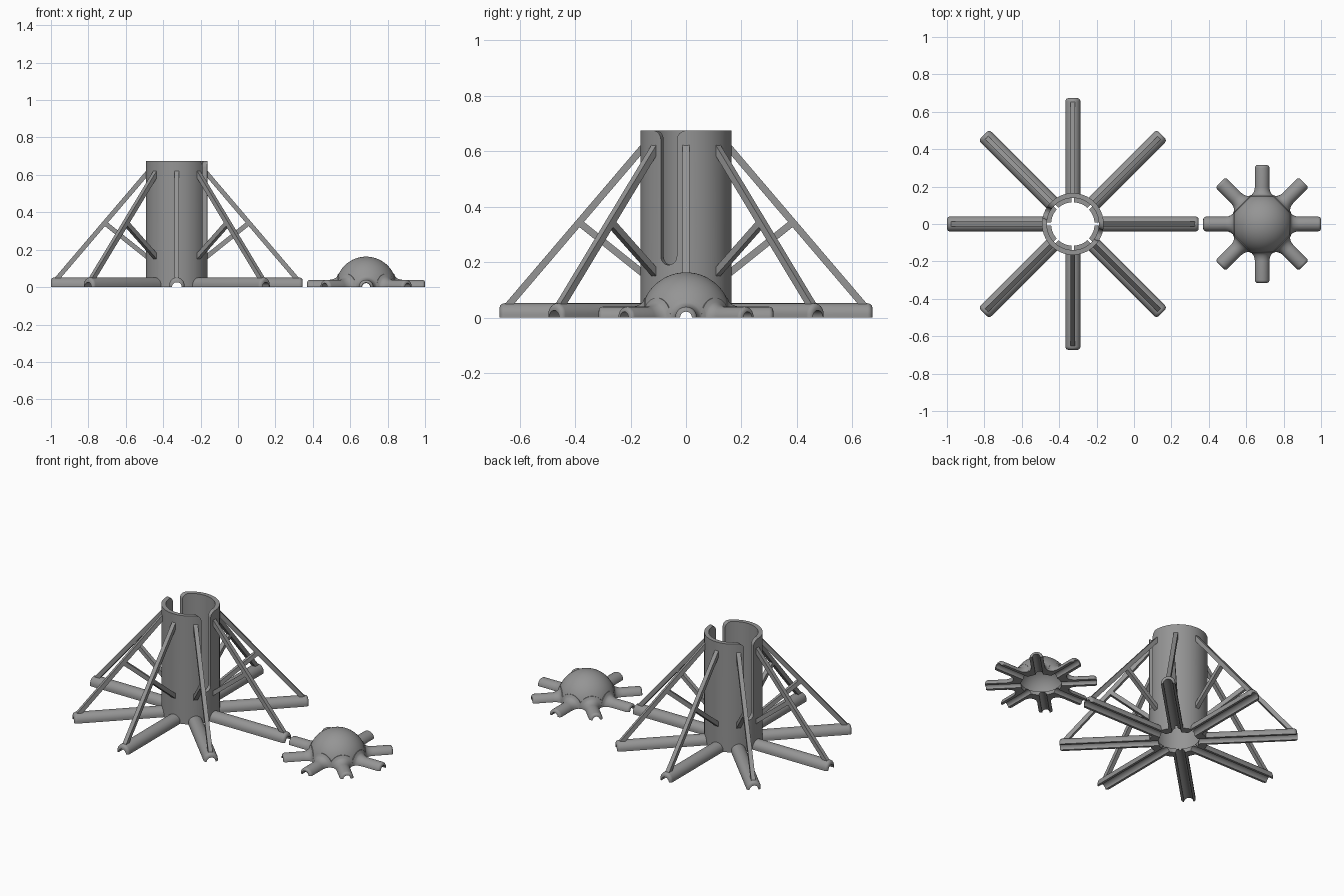
import bpy, bmesh, math
from mathutils import Matrix, Vector

if "Cube" in bpy.data.objects:
    bpy.data.objects.remove(bpy.data.objects["Cube"])

grey = bpy.data.materials.new("plain grey")
grey.diffuse_color = (0.30, 0.30, 0.30, 1)
grey.use_nodes = True
grey.node_tree.nodes["Principled BSDF"].inputs["Base Color"].default_value = grey.diffuse_color

HUB_X, DOME_X = -0.327, 0.685
ANGLES = [math.radians(45 * i) for i in range(8)]


def finish(bm, name):
    bmesh.ops.recalc_face_normals(bm, faces=bm.faces)
    me = bpy.data.meshes.new(name)
    bm.to_mesh(me)
    bm.free()
    ob = bpy.data.objects.new(name, me)
    bpy.context.collection.objects.link(ob)
    me.materials.append(grey)
    return ob


def loft(name, rings):
    """Closed solid through equal-length rings of points."""
    bm = bmesh.new()
    vs = [[bm.verts.new(p) for p in ring] for ring in rings]
    n = len(vs[0])
    for a, b in zip(vs, vs[1:]):
        for i in range(n):
            j = (i + 1) % n
            bm.faces.new((a[i], a[j], b[j], b[i]))
    bm.faces.new(vs[0])
    bm.faces.new(vs[-1])
    return finish(bm, name)


def cylinder(name, r, z0, z1, seg=96):
    ring = [(r * math.cos(2 * math.pi * i / seg), r * math.sin(2 * math.pi * i / seg))
            for i in range(seg)]
    return loft(name, [[(x, y, z) for x, y in ring] for z in (z0, z1)])


def sphere(name, r):
    bm = bmesh.new()
    bmesh.ops.create_uvsphere(bm, u_segments=80, v_segments=40, radius=r)
    return finish(bm, name)


def arch_bar(name, sections, angle, lift=0.0, n=20):
    """Round-topped bar along a radius; sections are (distance, arch radius)."""
    rings = []
    for d, r in sections:
        ring = [(d, r, -0.05)]
        ring += [(d, r * math.cos(math.pi * i / n), lift + r * math.sin(math.pi * i / n))
                 for i in range(n + 1)]
        ring.append((d, -r, -0.05))
        rot = Matrix.Rotation(angle, 3, 'Z')
        rings.append([rot @ Vector(p) for p in ring])
    return loft(name, rings)


def boolean(target, tool, op):
    mod = target.modifiers.new(op, 'BOOLEAN')
    mod.operation, mod.object, mod.solver = op, tool, 'EXACT'
    bpy.context.view_layer.objects.active = target
    bpy.ops.object.modifier_apply(modifier=mod.name)
    bpy.data.objects.remove(tool)


def rounded_tip(end, r, c):
    """Sections that round off the outer end of a bar."""
    return [(end - c + c * math.sin(t), r - c + c * math.cos(t))
            for t in [math.radians(a) for a in (0, 18, 36, 54, 72, 90)]]


def ground_box():
    return loft("ground_cut", [[(-2, -2, z), (2, -2, z), (2, 2, z), (-2, 2, z)]
                               for z in (-1, 0)])


def smooth(ob):
    bpy.ops.object.select_all(action='DESELECT')
    ob.select_set(True)
    bpy.context.view_layer.objects.active = ob
    bpy.ops.object.shade_smooth_by_angle(angle=math.radians(30))


# Tower with eight radial legs
tower = cylinder("tower_with_legs", 0.165, -0.05, 0.675)
for a in ANGLES:
    leg = arch_bar("leg", [(0.03, 0.0405)] + rounded_tip(0.673, 0.0405, 0.018), a, 0.011)
    boolean(tower, leg, 'UNION')
boolean(tower, cylinder("bore", 0.139, 0.025, 1), 'DIFFERENCE')
boolean(tower, cylinder("lower_bore", 0.116, -0.2, 0.1), 'DIFFERENCE')

# Two opposite slots with round bottoms and flared mouths
w, f = 0.031, 0.035
half = [(w * math.sin(t), 0.221 - w * math.cos(t))
        for t in [math.radians(9 * i) for i in range(11)]]
half += [(w + f - f * math.cos(t), 0.64 + f * math.sin(t))
         for t in [math.radians(15 * i) for i in range(7)]]
half.append((w + f, 0.75))
outline = half + [(-u, z) for u, z in reversed(half[1:])]
for deg in (-22.5, 157.5):
    rot = Matrix.Rotation(math.radians(deg), 3, 'Z')
    slot = loft("slot", [[rot @ Vector((d, u, z)) for u, z in outline] for d in (0.04, 0.3)])
    boolean(tower, slot, 'DIFFERENCE')

# Dome with eight short arms flaring into it
dome = sphere("dome_with_arms", 0.163)
for a in ANGLES:
    c = 0.05
    flare = [(0.03, 0.071)]
    for i in range(9):
        s = i / 8
        flare.append((0.15 + c * s, 0.039 + 0.032 * (1 - math.sqrt(1 - (1 - s) ** 2))))
    arm = arch_bar("arm", flare + rounded_tip(0.315, 0.039, 0.015), a)
    boolean(dome, arm, 'UNION')
cavity = sphere("cavity", 0.138)
boolean(cavity, cylinder("cavity_floor", 0.3, -0.3, 0.022), 'DIFFERENCE')
boolean(dome, cavity, 'DIFFERENCE')
boolean(dome, cylinder("lower_cavity", 0.116, -0.2, 0.05), 'DIFFERENCE')

# Open channels under every leg and arm, flat undersides
for body, r in ((tower, 0.026), (dome, 0.021)):
    for a in ANGLES:
        boolean(body, arch_bar("channel", [(0.09, r), (0.8, r)], a), 'DIFFERENCE')
    boolean(body, ground_box(), 'DIFFERENCE')
    smooth(body)
tower.location.x = HUB_X
dome.location.x = DOME_X


# Square struts: a long diagonal and a short brace at right angles to it
def strut(name, start, end, angle, t=0.0125):
    p, q = Vector((start[0], 0, start[1])), Vector((end[0], 0, end[1]))
    side = Vector((0, t, 0))
    up = (q - p).normalized().cross(Vector((0, 1, 0))) * t
    rot = Matrix.Rotation(angle, 3, 'Z')
    ob = loft(name, [[rot @ (c + side * i + up * j)
                      for i, j in ((1, 1), (-1, 1), (-1, -1), (1, -1))] for c in (p, q)])
    ob.location.x = HUB_X


for a in ANGLES:
    strut("diagonal_strut", (0.154, 0.615), (0.643, 0.042), a)
    strut("cross_brace", (0.154, 0.158), (0.388, 0.345), a)
